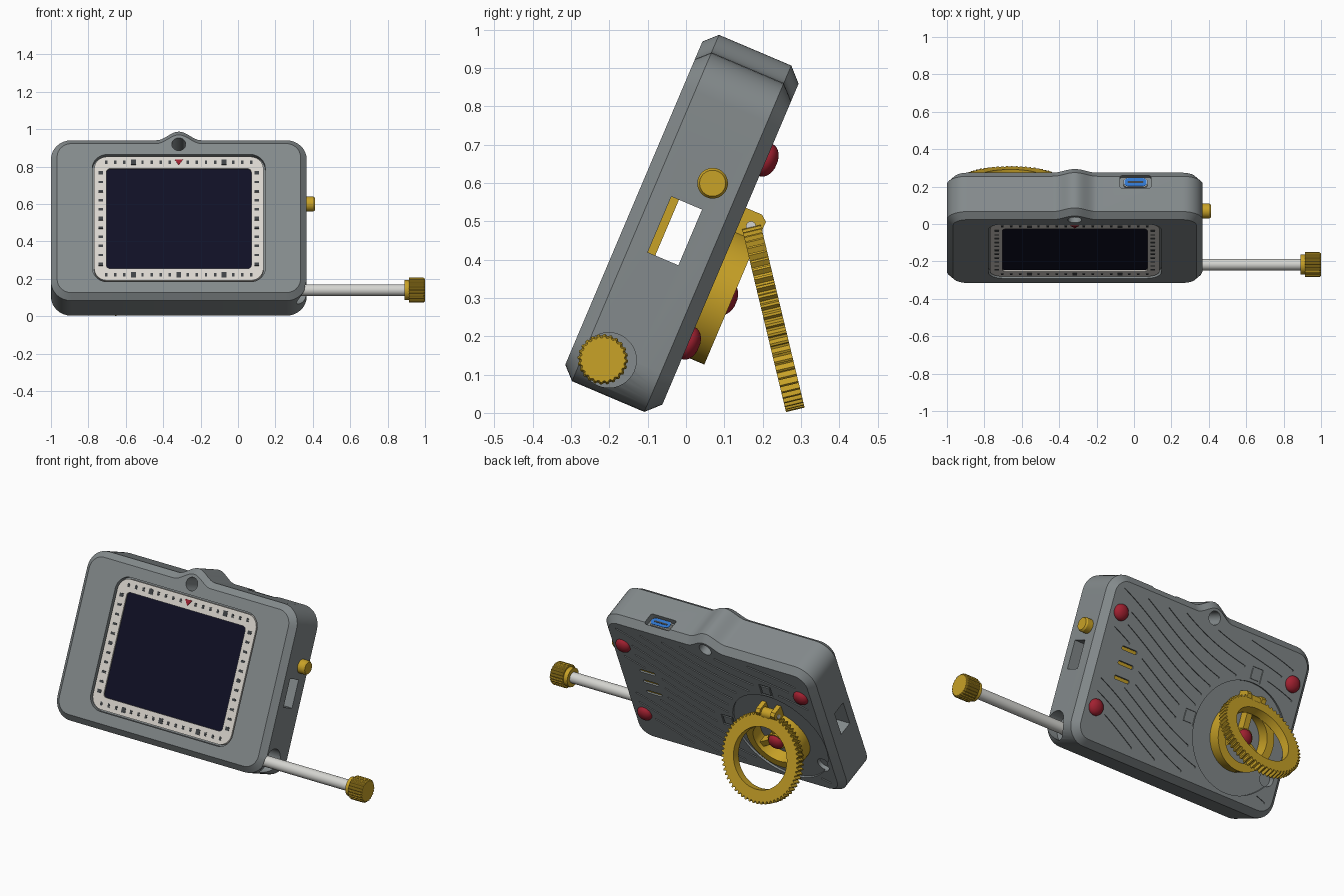
import bpy, bmesh
from math import sin, cos, pi, radians, hypot
from mathutils import Matrix, Vector

cube = bpy.data.objects.get("Cube")
if cube:
    bpy.data.objects.remove(cube, do_unlink=True)


def material(name, r, g, b):
    m = bpy.data.materials.new(name)
    m.use_nodes = True
    m.diffuse_color = (r, g, b, 1)
    m.node_tree.nodes["Principled BSDF"].inputs["Base Color"].default_value = (r, g, b, 1)
    return m


GREY = material("body grey", .23, .255, .262)
DARK = material("dark mark", .05, .055, .06)
GOLD = material("gold", .58, .36, .02)
RED = material("red", .36, .015, .03)
BLUE = material("port blue", .03, .18, .62)
PALE = material("warm white", .70, .67, .62)
STEEL = material("light metal", .66, .66, .63)
NAVY = material("screen navy", .005, .005, .018)

# Leaning body frame (x, depth, height) and the stand frame
BODY = Matrix.Translation((0, -.328, .0956)) @ Matrix.Rotation(radians(-23), 4, 'X')
STAND = Matrix.Translation((-.66, .227, .251)) @ Matrix.Rotation(radians(13.5), 4, 'X')
CX, CV = -.3165, .466
DX, DV = -.66, .355
BACK = .274


def loft(name, loops, mat, frame=BODY, ring=False, angle=32):
    """Skin equal-length loops; capped, or closed into a hollow ring."""
    bm = bmesh.new()
    rows = [[bm.verts.new(p) for p in loop] for loop in loops]
    n = len(rows[0])
    for a, b in zip(rows, rows[1:] + rows[:1] if ring else rows[1:]):
        for i in range(n):
            j = (i + 1) % n
            bm.faces.new((a[i], a[j], b[j], b[i]))
    if not ring:
        bm.faces.new(rows[0])
        bm.faces.new(rows[-1])
    bmesh.ops.recalc_face_normals(bm, faces=bm.faces)
    me = bpy.data.meshes.new(name)
    bm.to_mesh(me)
    bm.free()
    me.materials.append(mat)
    me.shade_smooth()
    me.set_sharp_from_angle(angle=radians(angle))
    ob = bpy.data.objects.new(name, me)
    ob.matrix_world = frame
    bpy.context.collection.objects.link(ob)
    return ob


def circle(u, v, r, n=40):
    return [(u + r * cos(2 * pi * i / n), v + r * sin(2 * pi * i / n)) for i in range(n)]


def gear(u, v, r, depth, teeth):
    pts = []
    for i in range(teeth * 4):
        a, q = 2 * pi * (i + .5) / (teeth * 4), r if i % 4 < 2 else r - depth
        pts.append((u + q * cos(a), v + q * sin(a)))
    return pts


def rounded(u, v, w, h, r, n=8):
    pts = []
    for k, (sx, sy) in enumerate(((1, 1), (-1, 1), (-1, -1), (1, -1))):
        for i in range(n + 1):
            a = (k + i / n) * pi / 2
            pts.append((u + sx * (w / 2 - r) + r * cos(a), v + sy * (h / 2 - r) + r * sin(a)))
    return pts


def box(u, v, w, h):
    return [(u - w / 2, v - h / 2), (u + w / 2, v - h / 2), (u + w / 2, v + h / 2), (u - w / 2, v + h / 2)]


def deep(pts, d):      # outline facing front/back
    return [(p, d, q) for p, q in pts]


def side(pts, x):      # outline facing left/right
    return [(x, p, q) for p, q in pts]


def prism(name, pts, d0, d1, mat, place=deep, **kw):
    return loft(name, [place(pts, d0), place(pts, d1)], mat, **kw)


def frame_ring(name, outer, inner, d0, d1, mat, **kw):
    return loft(name, [deep(outer, d0), deep(outer, d1), deep(inner, d1), deep(inner, d0)], mat, ring=True, **kw)


# Case: rounded slab with a bump on top and chamfered front and back
def case_outline(inset):
    pts = rounded(CX, CV, 1.367 - 2 * inset, .932 - 2 * inset, .11 - inset)
    bump = []
    for i in range(25):
        t = 1 - i / 12
        bump.append((CX + .12 * t, .932 - inset + .025 * (1 + cos(pi * t))))
    return pts[:9] + bump + pts[9:]


case = loft("case", [deep(case_outline(i), d) for i, d in
                     ((.033, 0), (0, .033), (0, .238), (.036, BACK))], GREY, angle=25)
cutters = []


def cut(pts, d0, d1, place=deep):
    cutters.append(prism("cutter", pts, d0, d1, GREY, place))


cut(rounded(CX, CV, .925, .739, .08), -.1, .03)                  # display recess
cut(circle(CX, .895, .037), -.1, .4)                             # hanging hole
cut(box(.127, .466, .087, .158), -1.2, .6, side)                 # side slots
cut(circle(.1, .088, .072), .29, .5, side)                       # rod socket
cut(circle(DX, DV, .3, 64), BACK - .012, .4)                     # dial recess
cut(circle(CX - .58, .21, .04, 24), BACK - .035, BACK + .05)     # spare foot hole
cutters.append(loft("cutter", [[(x, d, h) for x, d in rounded(.008, .207, .165, .075, .012)]
                               for h in (.9, 1.1)], GREY))       # port recess
for v in (.56, .48, .40):                                        # back vents
    cut(rounded(.15, v, .1, .02, .009), BACK - .015, BACK + .05)
for x, v in ((-.32, .355), (DX, .70)):                           # engraved squares
    o, i = box(x, v, .075, .075), box(x, v, .055, .055)
    cutters.append(frame_ring("cutter", o, i, BACK - .006, BACK + .02, GREY))

# Wavy engraved lines on the back
feet = [(CX + .58, .729), (CX - .58, .729), (CX + .58, .21)]


def clear(x, v):
    return (.07 < v < .86 and hypot(x - DX, v - DV) > .32
            and all(hypot(x - a, v - b) > .065 for a, b in feet)
            and not (.07 < x < .23 and .37 < v < .59) and hypot(x - CX, v - .895) > .06
            and all(max(abs(x - a), abs(v - b)) > .06 for a, b in ((-.32, .355), (DX, .70))))


for k in range(18):
    run = []
    for i in range(62):
        x = -.92 + i * .02
        v = -.02 + k * .07 + .35 * (x - CX) + .035 * sin(5 * x)
        if i < 61 and clear(x, v):
            run.append((x, v))
        else:
            if len(run) > 3:
                strip = [(a, b - .004) for a, b in run] + [(a, b + .004) for a, b in reversed(run)]
                cut(strip, BACK - .006, BACK + .02)
            run = []

# Apply all cuts, then drop the cutters
for c in cutters:
    c.hide_render = True
    mod = case.modifiers.new("cut", 'BOOLEAN')
    mod.operation, mod.solver, mod.object = 'DIFFERENCE', 'EXACT', c
bpy.context.view_layer.update()
baked = bpy.data.meshes.new_from_object(case.evaluated_get(bpy.context.evaluated_depsgraph_get()))
case.modifiers.clear()
case.data = baked
baked.shade_smooth()
baked.set_sharp_from_angle(angle=radians(25))
for c in cutters:
    bpy.data.objects.remove(c, do_unlink=True)

# Display: bezel, screen, minute marks and red pointer
frame_ring("bezel", rounded(CX, CV, .905, .719, .07), rounded(CX, CV, .775, .58, .02), .006, .03, PALE)
prism("screen", rounded(CX, CV, .775, .58, .02), .014, .03, NAVY)
for s in (-1, 1):
    for i in range(-8, 9):
        if i == 0 and s == 1:
            continue
        big = i in (-5, 0, 5)
        prism("mark", box(CX + i * .0485, CV + s * .327, .026 if big else .013, .03 if big else .02), .004, .01, DARK)
    for i in range(-5, 6):
        big = i in (-5, 0, 5)
        prism("mark", box(CX + s * .418, CV + i * .053, .024, .02 if big else .013), .004, .01, DARK)
prism("pointer", [(CX - .022, CV + .342), (CX + .022, CV + .342), (CX, CV + .31)], .002, .01, RED)

# Side button, rod and ribbed knob
loft("side_button", [side(circle(.169, .619, r), x) for r, x in ((.04, .35), (.04, .402), (.034, .411))], GOLD)
prism("rod", circle(.085, .084, .031), .28, .93, STEEL, side)
prism("knob_collar", circle(.085, .084, .054), .89, .92, GOLD, side)
loft("knob", [side(gear(.085, .084, r, .004, 24), x) for r, x in ((.066, .915), (.066, .992), (.06, 1))], GOLD, angle=20)
prism("inner_bar", box(.094, .466, .022, .158), -.7, .1, GOLD, side)

# Port on the top edge
for name, w, h, z, mat in (("port_shell", .13, .055, .922, STEEL), ("port_core", .12, .046, .925, BLUE),
                           ("port_slit", .085, .01, .927, DARK)):
    loft(name, [[(x, d, t) for x, d in rounded(.008, .207, w, h, h * .45)] for t in (.895, z)], mat)


# Red domed feet
def dome(name, x, v, d, r=.045, h=.03):
    steps = [i * pi / 2 / 7 for i in range(7)]
    loft(name, [deep(circle(x, v, r, 28), d - .012)] +
         [deep(circle(x, v, r * cos(a), 28), d + h * sin(a)) for a in steps], RED, angle=40)


for x, v in feet:
    dome("foot", x, v, BACK)
for v in (.56, .48, .40):
    prism("vent_strip", rounded(.15, v, .1, .016, .007), BACK - .016, BACK - .008, GOLD)

# Dial with spokes, hub and hinge ears
frame_ring("dial_ring", circle(DX, DV, .18, 56), circle(DX, DV, .135, 56), .255, .334, GOLD)
for k in range(3):
    a = pi / 2 + k * 2 * pi / 3
    u, n = Vector((cos(a), sin(a))), Vector((-sin(a), cos(a))) * .017
    c = Vector((DX, DV))
    prism("spoke", [tuple(p) for p in (c + n, c - n, c + u * .15 - n, c + u * .15 + n)], .255, .31, GOLD)
prism("hub", circle(DX, DV, .052), .255, .318, GOLD)
dome("hub_dome", DX, DV, .318)
ear = [(.255, .5), (.33, .5), (.337, .58), (.32, .594), (.255, .594)]
for s in (-1, 1):
    prism("hinge_ear", ear, DX + s * .034, DX + s * .062, GOLD, side)
prism("hinge_pin", circle(.305, .555, .013, 20), DX - .066, DX + .066, STEEL, side)
prism("hinge_knuckle", circle(.305, .555, .032, 24), DX - .03, DX + .03, GOLD, side)

# Toothed ring that swings out as the stand
frame_ring("stand_ring", gear(0, 0, .25, .014, 60), circle(0, 0, .172, 240), -.025, .025, GOLD, frame=STAND, angle=20)
